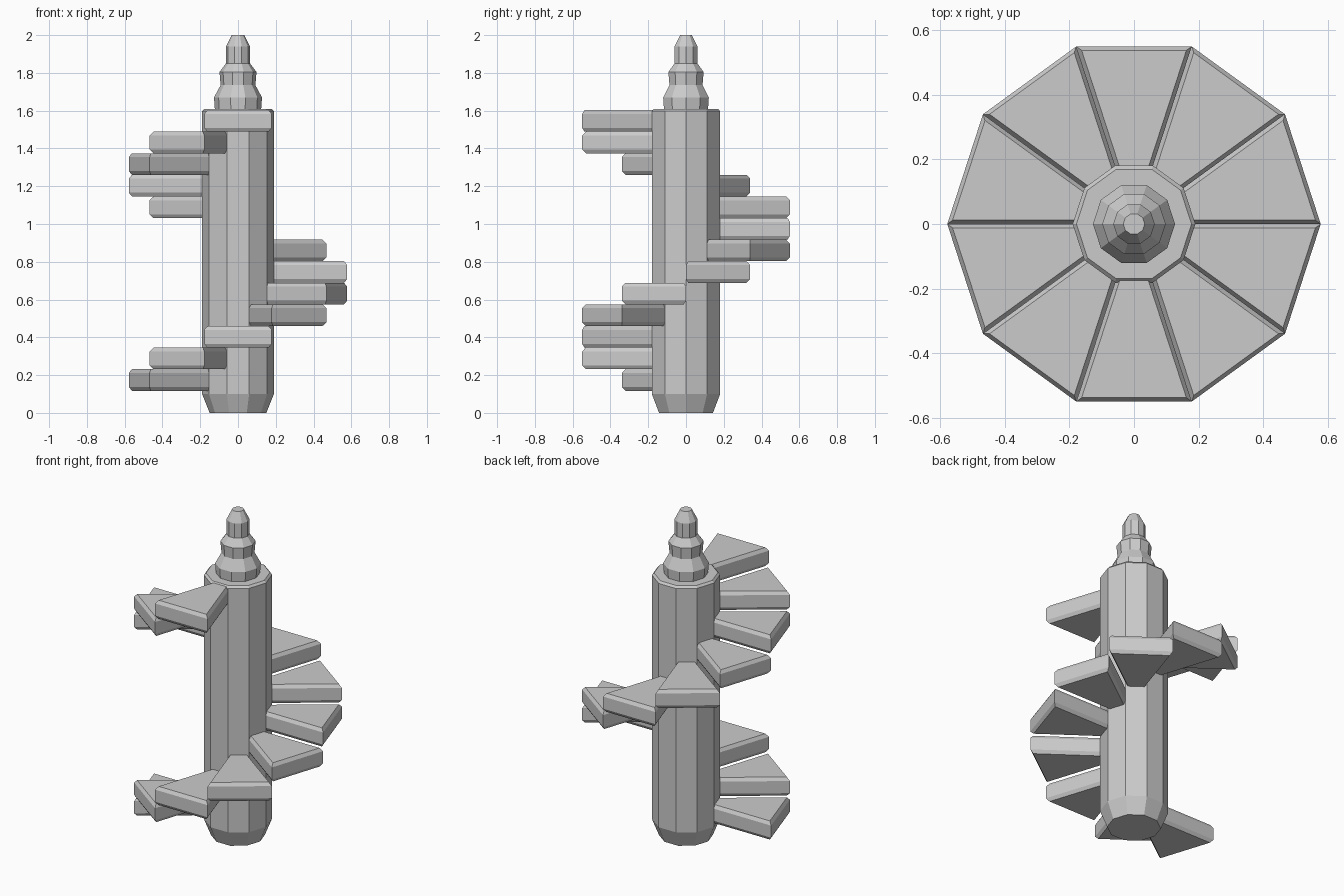
import bpy, bmesh
from math import sin, cos, tan, pi, radians

if "Cube" in bpy.data.objects:
    bpy.data.objects.remove(bpy.data.objects["Cube"])

SIDES = 10


def make_object(name, rings):
    """Skin a stack of equal-length vertex rings and cap both ends."""
    bm = bmesh.new()
    loops = [[bm.verts.new(p) for p in ring] for ring in rings]
    n = len(rings[0])
    for lo, hi in zip(loops, loops[1:]):
        for i in range(n):
            j = (i + 1) % n
            bm.faces.new((lo[i], lo[j], hi[j], hi[i]))
    bm.faces.new(loops[0][::-1])
    bm.faces.new(loops[-1])
    bmesh.ops.recalc_face_normals(bm, faces=bm.faces)
    mesh = bpy.data.meshes.new(name)
    bm.to_mesh(mesh)
    bm.free()
    obj = bpy.data.objects.new(name, mesh)
    bpy.context.collection.objects.link(obj)
    return obj


def turned(name, profile):
    """Ten-sided turned part from (radius, z) pairs."""
    return make_object(name, [
        [(r * cos(2 * pi * k / SIDES), r * sin(2 * pi * k / SIDES), z)
         for k in range(SIDES)] for r, z in profile])


# Central column with tapered foot and chamfered top
turned("column", [(0.15, 0.0), (0.19, 0.10), (0.19, 1.597), (0.178, 1.61)])

# Stepped finial on top
turned("finial", [(0.122, 1.60), (0.127, 1.67), (0.092, 1.735), (0.098, 1.805),
                  (0.064, 1.85), (0.064, 1.94), (0.033, 2.0)])

# Wedge steps winding up around the column
HALF = pi / SIDES
RADIUS, INNER = 0.578, 0.165
START, RISE = 0.117, 0.1143
INSET, CHAMFER = 0.012, 0.02


def wedge_ring(d, z):
    """Wedge outline along +x, sides and outer edge pulled in by d."""
    outer = RADIUS * cos(HALF) - d
    apex = d / sin(HALF)
    w0, w1 = ((x - apex) * tan(HALF) for x in (INNER, outer))
    return [(INNER, -w0, z), (outer, -w1, z), (outer, w1, z), (INNER, w0, z)]


for i in range(13):
    step = make_object(f"step_{i + 1}", [
        wedge_ring(INSET, 0), wedge_ring(0, CHAMFER),
        wedge_ring(0, RISE - CHAMFER), wedge_ring(INSET, RISE)])
    step.location.z = START + i * RISE
    step.rotation_euler.z = radians(198 + 36 * i)
